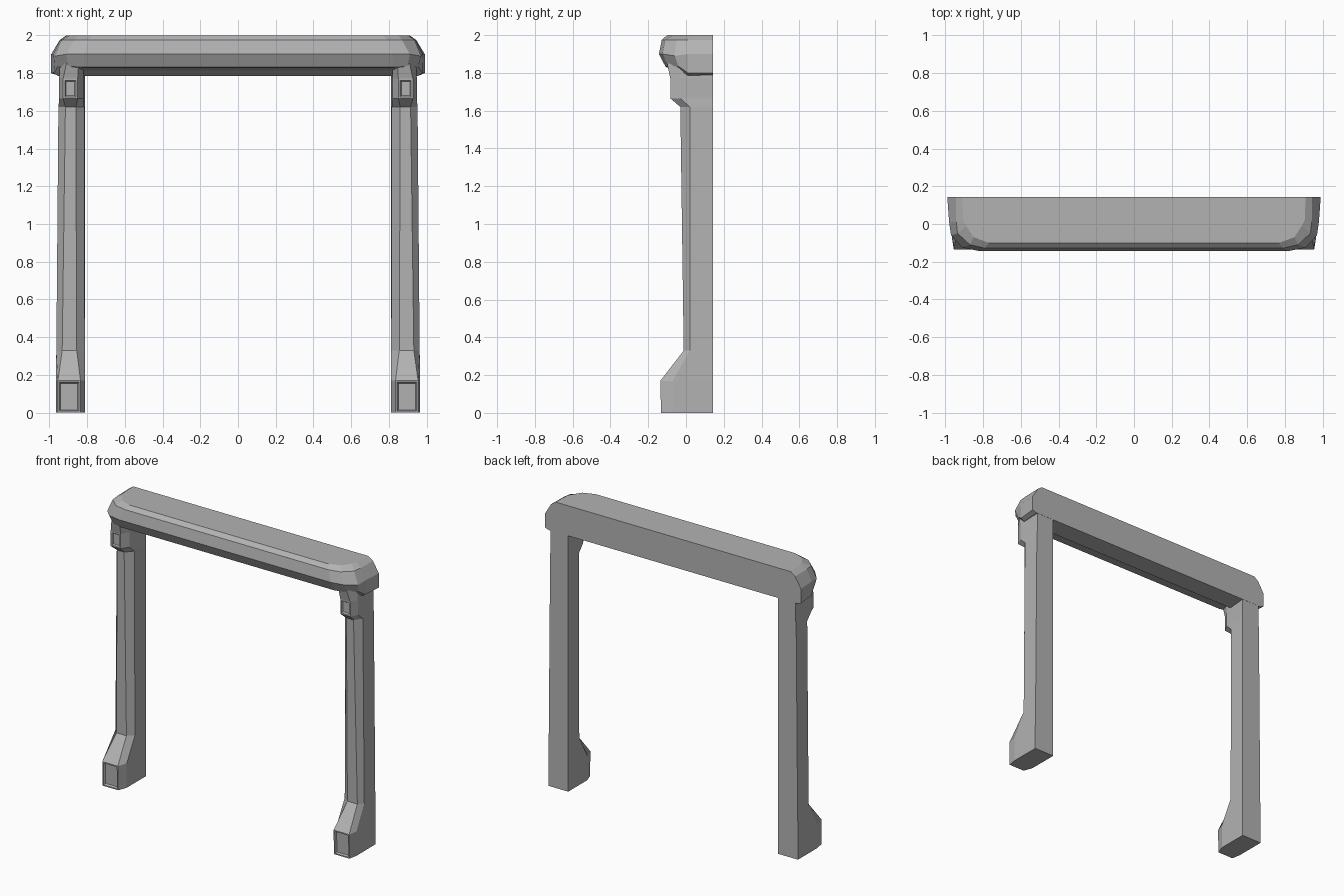
import bpy
import bmesh

cube = bpy.data.objects.get("Cube")
if cube:
    bpy.data.objects.remove(cube, do_unlink=True)

grey = bpy.data.materials.new("plain_grey")
grey.use_nodes = True
colour = (0.45, 0.45, 0.45, 1)
grey.diffuse_color = colour
grey.node_tree.nodes["Principled BSDF"].inputs["Base Color"].default_value = colour

BACK = 0.143


def finish(name, bm):
    """Turn a bmesh into a flat-shaded grey object."""
    bmesh.ops.recalc_face_normals(bm, faces=bm.faces[:])
    mesh = bpy.data.meshes.new(name)
    bm.to_mesh(mesh)
    bm.free()
    mesh.materials.append(grey)
    obj = bpy.data.objects.new(name, mesh)
    bpy.context.collection.objects.link(obj)
    return obj


def recess(bm, face, border, depth):
    """Cut a framed panel into a face."""
    bmesh.ops.inset_individual(bm, faces=[face], thickness=border, depth=0)
    bmesh.ops.inset_individual(bm, faces=[face], thickness=0.009, depth=-depth)


# Post sections: height, front y, chamfer y, front face inner and outer x, sides inner and outer x
POST = [
    (0.00, -0.132, -0.07, 0.835, 0.955, 0.812, 0.966),
    (0.17, -0.136, -0.07, 0.835, 0.955, 0.812, 0.966),
    (0.33, -0.012, 0.02, 0.855, 0.932, 0.812, 0.963),
    (1.62, -0.03, 0.02, 0.86, 0.915, 0.815, 0.952),
    (1.665, -0.083, -0.03, 0.85, 0.927, 0.82, 0.948),
    (1.77, -0.083, -0.03, 0.85, 0.927, 0.82, 0.948),
    (1.85, -0.1, -0.04, 0.845, 0.91, 0.82, 0.945),
]
FOOT, BRACKET = 0, 4


def build_post(name, side):
    bm = bmesh.new()
    rings = []
    for z, front, chamfer, fin, fout, sin, sout in POST:
        outline = [(fin, front), (fout, front), (sout, chamfer),
                   (sout, BACK - 0.001), (0.812, BACK - 0.001), (sin, chamfer)]
        rings.append([bm.verts.new((side * x, y, z)) for x, y in outline])
    fronts = []
    for low, high in zip(rings, rings[1:]):
        for i in range(len(low)):
            j = (i + 1) % len(low)
            face = bm.faces.new((low[i], low[j], high[j], high[i]))
            if i == 0:
                fronts.append(face)
    bm.faces.new(rings[0])
    bm.faces.new(rings[-1])
    bmesh.ops.recalc_face_normals(bm, faces=bm.faces[:])
    # Framed panels on the foot and the upper bracket
    recess(bm, fronts[FOOT], 0.012, 0.012)
    recess(bm, fronts[BRACKET], 0.013, 0.01)
    return finish(name, bm)


for name, side in (("left_post", 1), ("right_post", -1)):
    build_post(name, side)

# Lintel rings from top to underside, each running from the back end round to the front
LINTEL = [
    [(0.91, BACK, 2), (0.905, 0.02, 2), (0.89, -0.01, 2), (0.85, -0.07, 2), (0.77, -0.1, 2)],
    [(0.945, BACK, 1.975), (0.942, 0.01, 1.975), (0.935, -0.05, 1.975),
     (0.87, -0.11, 1.975), (0.79, -0.128, 1.975)],
    [(0.99, BACK, 1.9), (0.98, 0.01, 1.9), (0.97, -0.06, 1.89),
     (0.91, -0.125, 1.9), (0.82, -BACK, 1.9)],
    [(0.99, BACK, 1.8), (0.977, 0.01, 1.8), (0.955, -0.04, 1.835),
     (0.9, -0.095, 1.835), (0.82, -0.108, 1.832)],
    [(0.96, BACK, 1.79), (0.955, 0.01, 1.785), (0.935, -0.03, 1.815),
     (0.89, -0.08, 1.825), (0.81, -0.1, 1.828)],
]


def build_lintel():
    bm = bmesh.new()
    rows = []
    for ring in LINTEL:
        left = [bm.verts.new(p) for p in ring]
        right = [bm.verts.new((-x, y, z)) for x, y, z in ring]
        rows.append(left + right[::-1])
    count = len(rows[0])
    # Bevelled sides and the flat back
    for upper, lower in zip(rows, rows[1:]):
        for i in range(count):
            j = (i + 1) % count
            bm.faces.new((upper[i], upper[j], lower[j], lower[i]))
    # Top and underside in strips across the width
    for row in (rows[0], rows[-1]):
        for i in range(count // 2 - 1):
            bm.faces.new((row[i], row[i + 1], row[-i - 2], row[-i - 1]))
    return finish("lintel", bm)


build_lintel()
